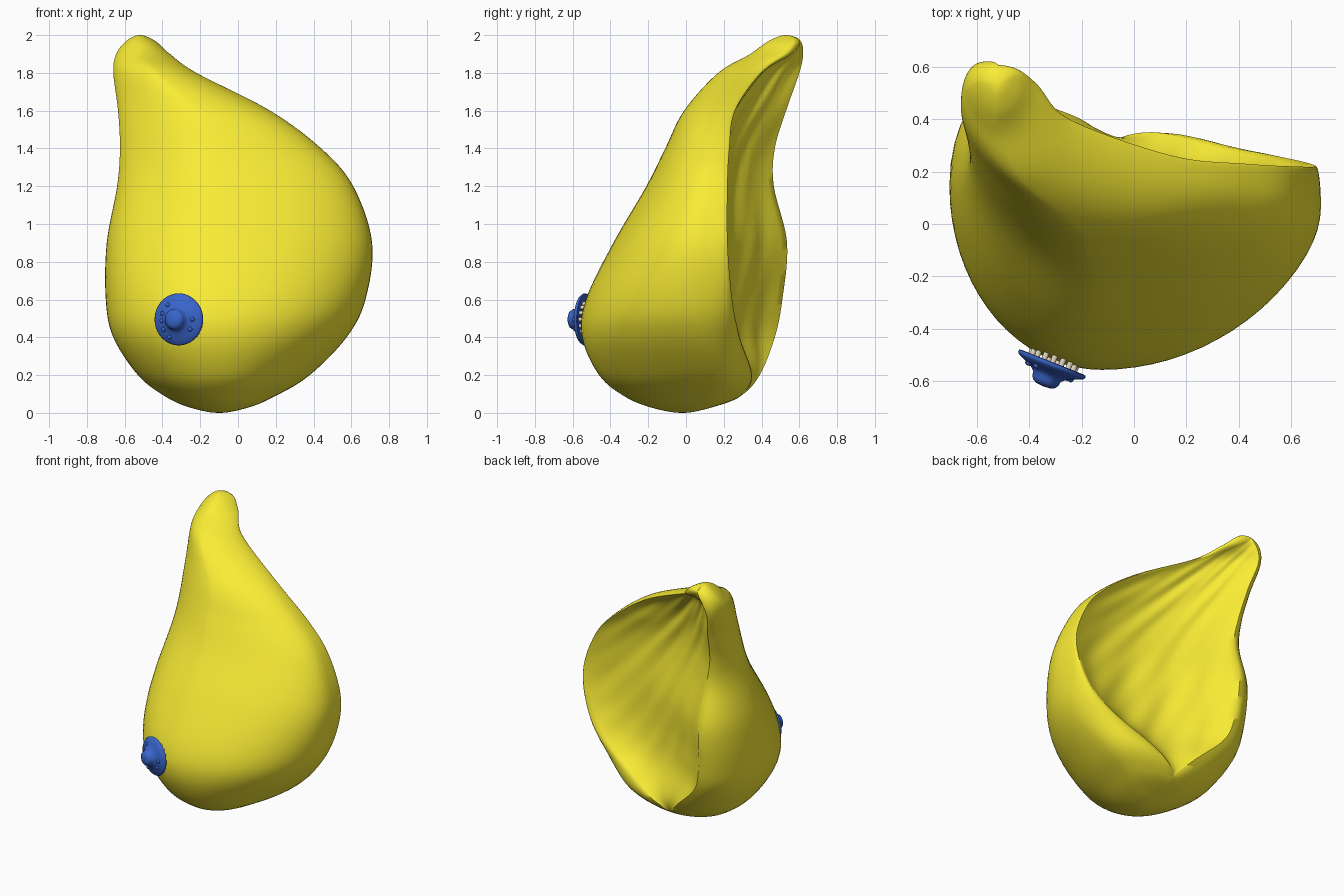
import bpy, bmesh, math, random
from mathutils import Vector, Matrix

if "Cube" in bpy.data.objects:
    bpy.data.objects.remove(bpy.data.objects["Cube"])

random.seed(4)

def material(name, rgb):
    m = bpy.data.materials.new(name)
    m.diffuse_color = (*rgb, 1)
    m.use_nodes = True
    m.node_tree.nodes["Principled BSDF"].inputs["Base Color"].default_value = m.diffuse_color
    return m

YELLOW = material("yellow_tissue", (0.95, 0.84, 0.035))
BLUE = material("blue_skin", (0.04, 0.13, 0.60))
CREAM = material("cream_duct", (0.80, 0.72, 0.55))

def finish(bm, name, mat, angle=50):
    bmesh.ops.recalc_face_normals(bm, faces=bm.faces)
    me = bpy.data.meshes.new(name)
    bm.to_mesh(me)
    bm.free()
    ob = bpy.data.objects.new(name, me)
    bpy.context.collection.objects.link(ob)
    me.materials.append(mat)
    bpy.ops.object.select_all(action='DESELECT')
    ob.select_set(True)
    bpy.context.view_layer.objects.active = ob
    bpy.ops.object.shade_smooth_by_angle(angle=math.radians(angle))
    return ob

# Body levels: z, left x, right x, ridge x, front y, left rim y, right rim y, left inset, right inset
ROWS = [
    (0.00, -0.10, -0.10, -0.10, -0.02, -0.02, -0.02, 1.0, 1.0),
    (0.03, -0.26, 0.06, -0.10, -0.19, 0.14, 0.14, 1.0, 1.0),
    (0.09, -0.39, 0.20, -0.10, -0.33, 0.29, 0.29, 1.0, 1.0),
    (0.20, -0.53, 0.38, -0.10, -0.46, 0.39, 0.35, 0.8, 0.65),
    (0.40, -0.66, 0.575, -0.12, -0.55, 0.47, 0.285, 0.5, 0.25),
    (0.60, -0.70, 0.675, -0.13, -0.53, 0.51, 0.245, 0.42, 0.08),
    (0.90, -0.695, 0.71, -0.13, -0.385, 0.535, 0.22, 0.38, 0.02),
    (1.20, -0.64, 0.61, -0.14, -0.21, 0.465, 0.22, 0.3, 0.02),
    (1.40, -0.625, 0.44, -0.17, -0.11, 0.47, 0.23, 0.22, 0.03),
    (1.60, -0.635, 0.17, -0.22, -0.01, 0.53, 0.26, 0.2, 0.06),
    (1.80, -0.66, -0.22, -0.43, 0.17, 0.60, 0.40, 0.3, 0.15),
    (1.90, -0.645, -0.36, -0.51, 0.34, 0.62, 0.56, 0.6, 0.5),
    (1.97, -0.59, -0.44, -0.52, 0.44, 0.605, 0.605, 1.0, 1.0),
    (2.00, -0.52, -0.52, -0.52, 0.53, 0.53, 0.53, 1.0, 1.0),
]

def ghost(a, b):
    # reflected neighbour, so the pole closes roundly
    return (b[0],) + tuple(2 * p - q for p, q in zip(a[1:], b[1:]))

def levels(steps=7):
    pts = [ghost(ROWS[0], ROWS[1])] + ROWS + [ghost(ROWS[-1], ROWS[-2])]
    out = []
    for i in range(1, len(pts) - 2):
        for s in range(steps):
            t = s / steps
            out.append([0.5 * (2 * b + (c - a) * t + (2 * a - 5 * b + 4 * c - d) * t * t
                               + (3 * b - a - 3 * c + d) * t ** 3)
                        for a, b, c, d in zip(*pts[i - 1:i + 3])])
    return out[1:]

def ring(row):
    z, xl, xr, xa, yf, yl, yr, fl, fr = row
    fl, fr = (min(max(f, 0.01), 1) for f in (fl, fr))
    ml, mr = yf + 0.62 * (yl - yf), yf + 0.75 * (yr - yf)
    N, R, B = 18, 8, 32
    rim_l, rim_r = xl + fl * (xa - xl), xr + fr * (xa - xr)
    p = []
    q = math.pi / 2
    # the left front flattens towards the top
    u = min(max((z - 0.7) / 0.7, 0), 1)
    e = 2 / (2 - 0.5 * u * u * (3 - 2 * u))
    for i in range(R):          # left flank, from rim forwards
        a = q * i / R
        p.append((rim_l + (xl - rim_l) * math.sin(a), ml + (yl - ml) * math.cos(a)))
    for i in range(N):          # left front quarter
        a = q * i / N
        p.append((xa + (xl - xa) * math.cos(a) ** e, ml + (yf - ml) * math.sin(a) ** e))
    for i in range(N):          # right front quarter
        a = q * i / N
        p.append((xa + (xr - xa) * math.sin(a), mr + (yf - mr) * math.cos(a)))
    for i in range(R):          # right flank
        a = q * i / R
        p.append((rim_r + (xr - rim_r) * math.cos(a), mr + (yr - mr) * math.sin(a)))
    width = rim_r - rim_l
    for i in range(B):          # hollow back with fibres fanning from the tip
        t = i / B
        x = rim_r - width * t
        bow = 4 * t * (1 - t)
        fan = math.atan2(x + 0.75, 2.3 - z)
        fibre = math.sin(fan * 42 + 2 * math.sin(z * 4)) + 0.6 * math.sin(fan * 71 + z * 3)
        y = yr + (yl - yr) * t - bow * width * 0.16 + 0.006 * fibre * min(1, bow * 2) * min(1, width * 2)
        p.append((x, y))
    return [Vector((x, y, z)) for x, y in p]

# Body
bm = bmesh.new()
rings = [[bm.verts.new(v) for v in ring(r)] for r in levels()]
for a, b in zip(rings, rings[1:]):
    n = len(a)
    for i in range(n):
        bm.faces.new((a[i], a[(i + 1) % n], b[(i + 1) % n], b[i]))
for loop, pole in ((rings[0], ROWS[0]), (rings[-1], ROWS[-1])):
    tip = bm.verts.new((pole[1], pole[4], pole[0]))
    for i in range(len(loop)):
        bm.faces.new((loop[i], loop[(i + 1) % len(loop)], tip))
bmesh.ops.remove_doubles(bm, verts=bm.verts, dist=0.0004)
finish(bm, "body", YELLOW)

# Frame of the front disc: local z points outwards
OUT = Vector((-0.37, -0.93, 0.0)).normalized()
SIDE = Vector((0, 0, 1)).cross(OUT)
FRAME = Matrix((SIDE, Vector((0, 0, 1)), OUT)).transposed().to_4x4()
FRAME.translation = Vector((-0.315, -0.54, 0.495))

def disc_height(r):
    return 0.032 * (1 - (r / 0.138) ** 2)

# Areola and nipple: one lathed profile (radius, height)
PROFILE = [(0.0, 0.004), (0.07, -0.002), (0.125, -0.014), (0.136, -0.012), (0.138, -0.004),
           (0.13, 0.006), (0.10, 0.018), (0.07, 0.032), (0.056, 0.045), (0.054, 0.06),
           (0.046, 0.074), (0.03, 0.082), (0.0, 0.085)]
bm = bmesh.new()
vs = [bm.verts.new((r, 0, h)) for r, h in PROFILE]
es = [bm.edges.new(e) for e in zip(vs, vs[1:])]
bmesh.ops.spin(bm, geom=vs + es, cent=(0, 0, 0), axis=(0, 0, 1), angle=2 * math.pi, steps=40)
bmesh.ops.remove_doubles(bm, verts=bm.verts, dist=0.0005)
bm.transform(FRAME)
finish(bm, "areola_and_nipple", BLUE, 60)

# Small glands on the areola
bm = bmesh.new()
for deg in (-35, 0, 125, 160, 185, 215, 245):
    a = math.radians(deg)
    r = random.uniform(0.085, 0.105)
    m = Matrix.Translation((r * math.cos(a), r * math.sin(a), disc_height(r) + 0.001))
    bmesh.ops.create_icosphere(bm, subdivisions=2, radius=0.013, matrix=m)
bm.transform(FRAME)
finish(bm, "areola_glands", BLUE, 60)

# Ducts bridging the body and the disc
bm = bmesh.new()
for count, r in ((6, 0.035), (16, 0.09)):
    for i in range(count):
        a = 2 * math.pi * i / count
        m = Matrix.Translation((r * math.cos(a), r * math.sin(a), -0.035))
        bmesh.ops.create_cone(bm, cap_ends=True, segments=10, radius1=0.013, radius2=0.010,
                              depth=0.08, matrix=m)
bm.transform(FRAME)
finish(bm, "ducts", CREAM)
